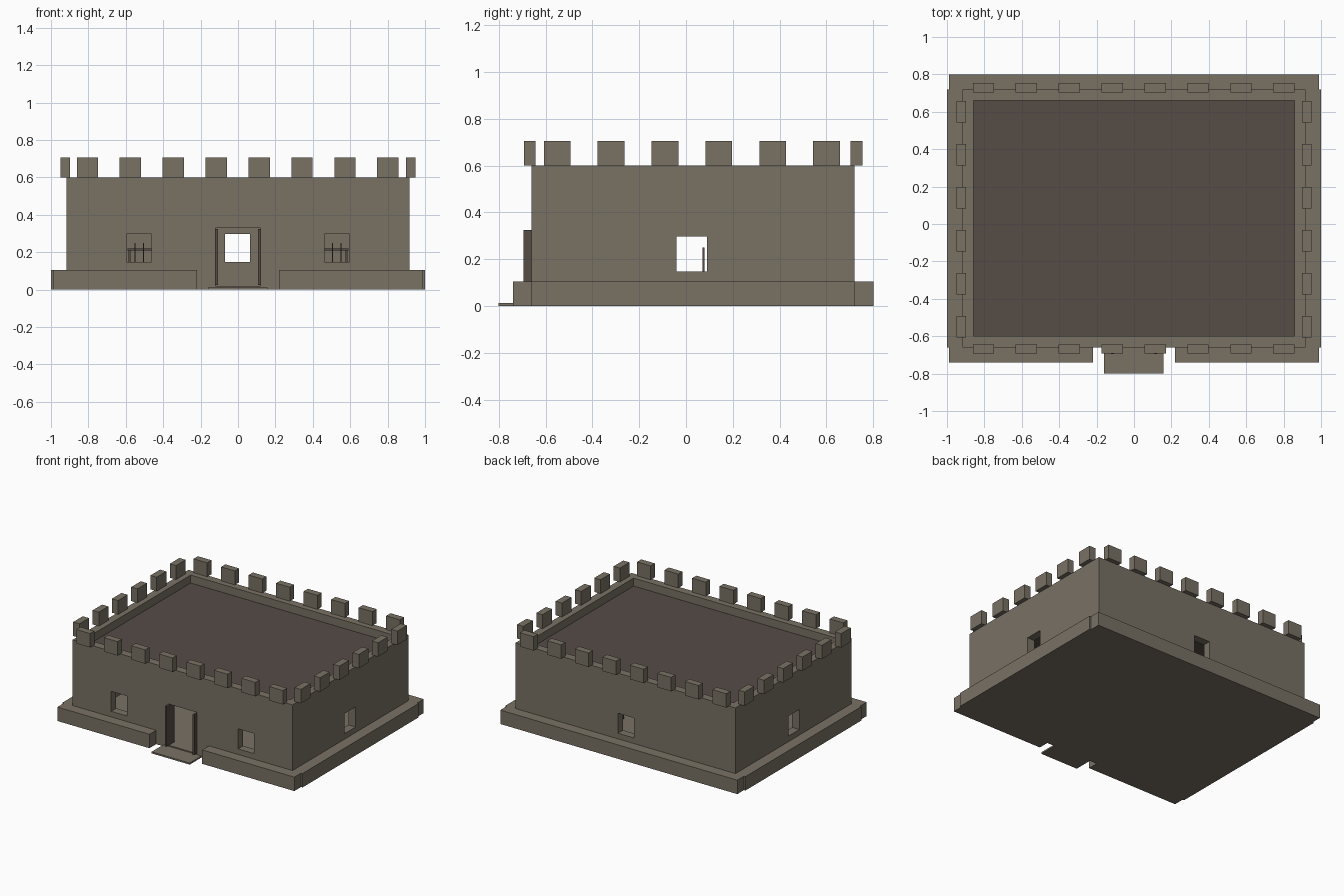
import bpy

if "Cube" in bpy.data.objects:
    bpy.data.objects.remove(bpy.data.objects["Cube"], do_unlink=True)


def material(name, r, g, b):
    m = bpy.data.materials.new(name)
    m.use_nodes = True
    m.diffuse_color = (r, g, b, 1)
    m.node_tree.nodes["Principled BSDF"].inputs["Base Color"].default_value = (r, g, b, 1)
    return m


stone = material("warm grey stone", 0.19, 0.165, 0.127)
wood = material("dark brown wood", 0.093, 0.072, 0.061)


def box(name, x, y, z, mat):
    """Box from (min, max) pairs along each axis."""
    bpy.ops.mesh.primitive_cube_add(size=1, location=[sum(p) / 2 for p in (x, y, z)])
    ob = bpy.context.object
    ob.name = name
    ob.scale = [p[1] - p[0] for p in (x, y, z)]
    bpy.ops.object.transform_apply(location=False, rotation=False, scale=True)
    ob.data.materials.append(mat)
    return ob


def cut(target, x, y, z):
    cutter = box("cutter", x, y, z, stone)
    cutter.hide_render = True
    mod = target.modifiers.new("opening", "BOOLEAN")
    mod.operation = "DIFFERENCE"
    mod.solver = "EXACT"
    mod.object = cutter
    bpy.context.view_layer.objects.active = target
    bpy.ops.object.modifier_apply(modifier=mod.name)
    bpy.data.objects.remove(cutter, do_unlink=True)


# Hollow walls with floor, doorway and windows
X, FRONT, BACK, T = 0.917, -0.66, 0.72, 0.06
SILL = (0.147, 0.298)
walls = box("walls", (-X, X), (FRONT, BACK), (0, 0.6), stone)
cut(walls, (-X + T, X - T), (FRONT + T, BACK - T), (0.02, 0.8))
cut(walls, (-0.12, 0.12), (-0.8, -0.5), (0.02, 0.33))
cut(walls, (-0.07, 0.063), (0.6, 0.9), SILL)
cut(walls, (-1.1, 1.1), (-0.04, 0.09), SILL)
for s in (-1, 1):
    cut(walls, sorted((s * 0.463, s * 0.595)), (-0.8, -0.5), SILL)

# Roof deck behind the parapet
box("roof", (-X + T, X - T), (FRONT + T, BACK - T), (0.52, 0.54), wood)

# Low plinth around the walls, open in front of the door
box("back_plinth", (-0.988, 0.988), (BACK, 0.8), (0, 0.105), stone)
for s, side in ((-1, "right"), (1, "left")):
    box(side + "_front_plinth", sorted((s * 0.22, s * 0.988)), (-0.74, FRONT), (0, 0.105), stone)
    box(side + "_plinth", sorted((s * X, s * 1.0)), (FRONT, BACK), (0, 0.105), stone)
box("door_step", (-0.16, 0.157), (-0.8, FRONT), (0, 0.012), stone)

# Battlements
for i in range(8):
    x = -0.805 + 0.2295 * i
    span = (x - 0.057, x + 0.057)
    box("front_merlon", span, (-0.693, -0.643), (0.6, 0.705), stone)
    box("back_merlon", span, (0.702, 0.753), (0.6, 0.705), stone)
for i in range(6):
    y = -0.55 + 0.23 * i
    for s in (-1, 1):
        box("side_merlon", sorted((s * 0.897, s * 0.949)), (y - 0.057, y + 0.057),
            (0.6, 0.705), stone)

# Open door leaves
for s in (-1, 1):
    box("door_leaf", sorted((s * 0.108, s * 0.122)), (-0.695, -0.6), (0.025, 0.325), wood)

# Tables and chairs inside
for s in (-1, 1):
    box("table_top", sorted((s * 0.3, s * 0.59)), (0.09, 0.3), (0.21, 0.22), wood)
    for x in (0.32, 0.575):
        for y in (0.1, 0.28):
            box("table_leg", sorted((s * x, s * (x + 0.01))), (y, y + 0.01), (0.02, 0.21), wood)
    box("chair_seat", sorted((s * 0.5, s * 0.555)), (0.07, 0.13), (0.13, 0.14), wood)
    for x in (0.503, 0.547):
        box("chair_post", sorted((s * x, s * (x + 0.006))), (0.07, 0.08), (0.02, 0.25), wood)
        box("chair_leg", sorted((s * x, s * (x + 0.006))), (0.12, 0.13), (0.02, 0.13), wood)
